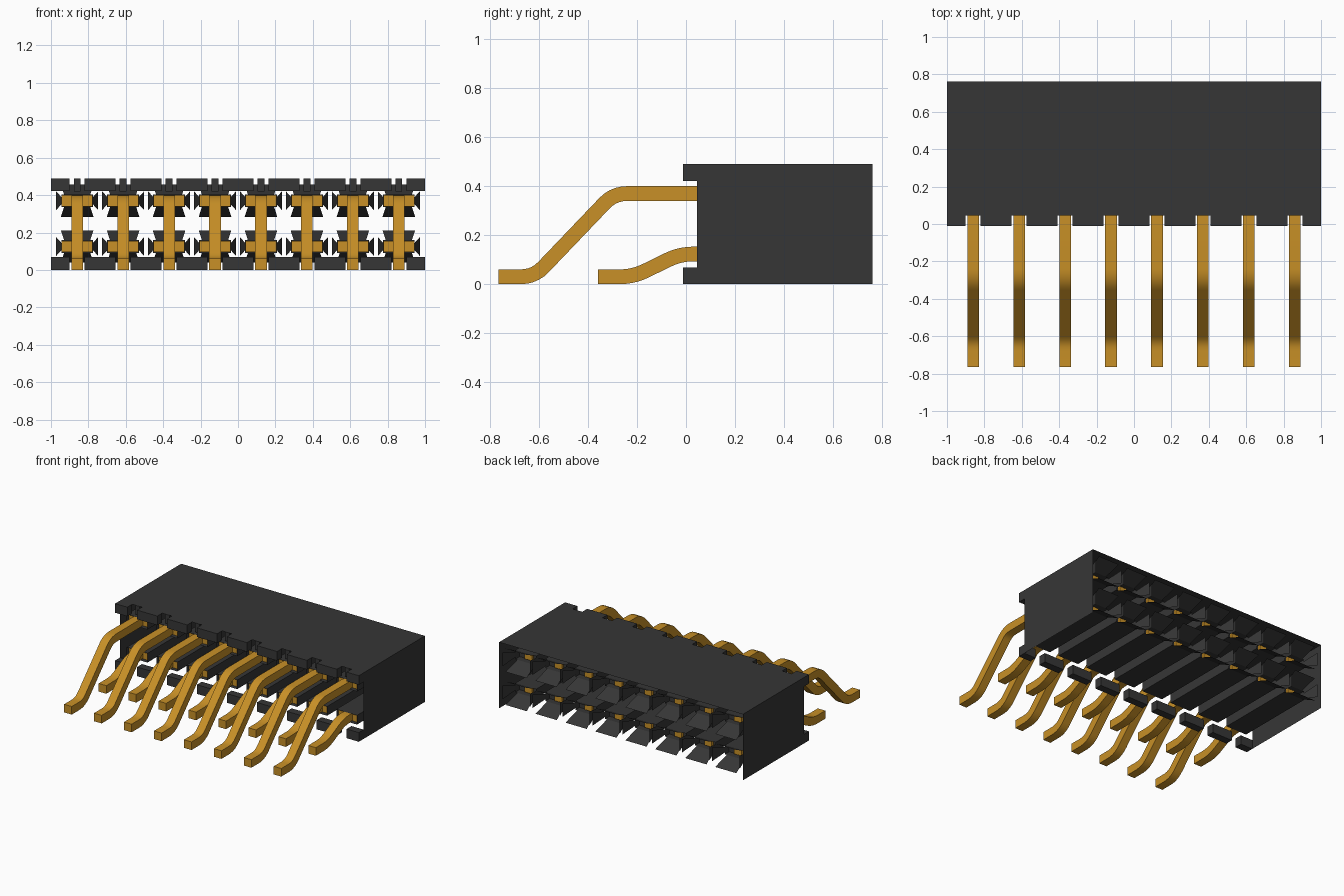
import bpy, math
from mathutils import Vector

cube = bpy.data.objects.get("Cube")
if cube:
    bpy.data.objects.remove(cube, do_unlink=True)


def material(name, rgb, metallic=0.0):
    m = bpy.data.materials.new(name)
    m.use_nodes = True
    m.diffuse_color = (*rgb, 1)
    m.node_tree.nodes["Principled BSDF"].inputs["Base Color"].default_value = (*rgb, 1)
    return m


BLACK = material("black plastic", (0.037, 0.037, 0.037))
GOLD = material("gold metal", (0.58, 0.28, 0.02))

COLUMNS = [(i - 3.5) * 0.2457 for i in range(8)]
ROWS = {"lower": 0.125, "upper": 0.37}
FRONT, FACE, BACK, TOP = -0.012, 0.045, 0.762, 0.49
LIP = 0.068


class Part:
    """Collects faces for one named object."""

    def __init__(self, name, mat):
        self.name, self.mat, self.verts, self.faces = name, mat, [], []

    def face(self, *points):
        n = len(self.verts)
        self.verts += points
        self.faces.append(range(n, n + len(points)))

    def box(self, x0, x1, y0, y1, z0, z1):
        n = len(self.verts)
        self.verts += [(x, y, z) for x in (x0, x1) for y in (y0, y1) for z in (z0, z1)]
        for f in ("0132", "4576", "0154", "2376", "0264", "1375"):
            self.faces.append([n + int(c) for c in f])

    def prism(self, outline, x0, x1):
        """Extrude a (y, z) outline along x."""
        n, k = len(self.verts), len(outline)
        self.verts += [(x, y, z) for x in (x0, x1) for y, z in outline]
        self.faces += [range(n, n + k), range(n + k, n + 2 * k)]
        for i in range(k):
            j = (i + 1) % k
            self.faces.append([n + i, n + j, n + k + j, n + k + i])

    def build(self, smooth=False):
        import bmesh
        mesh = bpy.data.meshes.new(self.name)
        mesh.from_pydata(self.verts, [], [list(f) for f in self.faces])
        bm = bmesh.new()
        bm.from_mesh(mesh)
        bmesh.ops.recalc_face_normals(bm, faces=bm.faces)
        bm.to_mesh(mesh)
        bm.free()
        mesh.materials.append(self.mat)
        ob = bpy.data.objects.new(self.name, mesh)
        bpy.context.collection.objects.link(ob)
        if smooth:
            bpy.ops.object.select_all(action="DESELECT")
            ob.select_set(True)
            bpy.context.view_layer.objects.active = ob
            bpy.ops.object.shade_smooth_by_angle(angle=math.radians(35))
        return ob


# Thin open shell: top sheet and two side sheets
shell = Part("housing_shell", BLACK)
shell.face((-1, FACE, TOP), (1, FACE, TOP), (1, BACK, TOP), (-1, BACK, TOP))
for x in (-1, 1):
    shell.face((x, FACE, 0), (x, BACK, 0), (x, BACK, TOP), (x, FACE, TOP))
shell.build()

# Front lips, notched at every pin
edges = [-1] + [c + s * 0.04 for c in COLUMNS for s in (-1, 1)] + [1]
for name, z in (("lower_lip", 0), ("upper_lip", TOP - LIP)):
    lip = Part(name, BLACK)
    for x0, x1 in zip(edges[::2], edges[1::2]):
        lip.box(x0, x1, FRONT, FACE, z, z + LIP)
    lip.build()

# Narrow ribs under the top sheet
ribs = Part("top_ribs", BLACK)
for c in COLUMNS:
    ribs.box(c - 0.018, c + 0.018, FACE + 0.005, 0.2, 0.42, TOP - 0.001)
ribs.build()

# Socket tubes with flared entry flaps at the back
TUBE_X, TUBE_Z, FLARE_Y = 0.085, 0.034, 0.65
for row, z in ROWS.items():
    tubes = Part(row + "_socket_tubes", BLACK)
    flaps = Part(row + "_entry_flaps", BLACK)
    for c in COLUMNS:
        for s in (-1, 1):
            zz, xx = z + s * TUBE_Z, c + s * TUBE_X
            tubes.face((c - TUBE_X, FACE, zz), (c + TUBE_X, FACE, zz),
                       (c + TUBE_X, FLARE_Y, zz), (c - TUBE_X, FLARE_Y, zz))
            tubes.face((xx, FACE, z - TUBE_Z), (xx, FLARE_Y, z - TUBE_Z),
                       (xx, FLARE_Y, z + TUBE_Z), (xx, FACE, z + TUBE_Z))
            zo, xo = z + s * 0.086, c + s * 0.112
            flaps.face((c - 0.07, FLARE_Y, zz), (c + 0.07, FLARE_Y, zz),
                       (c + 0.087, BACK, zo), (c - 0.087, BACK, zo))
            flaps.face((xx, FLARE_Y, z - 0.02), (xx, FLARE_Y, z + 0.02),
                       (xo, BACK, z + 0.05), (xo, BACK, z - 0.05))
        # Inner wall around the contact
        tubes.face((c - TUBE_X, 0.6, z - TUBE_Z), (c + TUBE_X, 0.6, z - TUBE_Z),
                   (c + TUBE_X, 0.6, z + TUBE_Z), (c - TUBE_X, 0.6, z + TUBE_Z))
    tubes.build()
    flaps.build()

# Contacts inside the tubes
for row, z in ROWS.items():
    contacts = Part(row + "_contacts", GOLD)
    for c in COLUMNS:
        contacts.box(c - 0.083, c + 0.083, 0.07, 0.12, z - 0.03, z + 0.03)
        contacts.box(c - 0.03, c + 0.03, FACE, 0.62, z - 0.028, z + 0.028)
    contacts.build()


def rounded(path, radius=0.08, steps=5):
    """Replace each inner corner of a path with a short curve."""
    pts = [Vector(p) for p in path]
    out = [pts[0]]
    for a, b, d in zip(pts, pts[1:], pts[2:]):
        p, q = b + (a - b).normalized() * radius, b + (d - b).normalized() * radius
        for i in range(steps + 1):
            t = i / steps
            out.append(p * (1 - t) ** 2 + b * 2 * t * (1 - t) + q * t * t)
    return out + [pts[-1]]


def ribbon(path, half):
    """Thicken a path into a closed outline of even width."""
    left, right = [], []
    for i, p in enumerate(path):
        d0 = (path[max(i, 1)] - path[max(i, 1) - 1]).normalized()
        j = min(i, len(path) - 2)
        d1 = (path[j + 1] - path[j]).normalized()
        t = (d0 + d1).normalized()
        n = Vector((-t.y, t.x)) * half / t.dot(d0)
        left.append(tuple(p + n))
        right.append(tuple(p - n))
    return left + right[::-1]


# Bent surface-mount pins
PATHS = {
    "upper": [(FACE, 0.37), (-0.295, 0.37), (-0.62, 0.03), (-0.765, 0.03)],
    "lower": [(FACE, 0.123), (-0.025, 0.123), (-0.215, 0.03), (-0.36, 0.03)],
}
for row, path in PATHS.items():
    outline = ribbon(rounded(path, 0.055), 0.03)
    pins = Part(row + "_pins", GOLD)
    for c in COLUMNS:
        pins.prism(outline, c - 0.031, c + 0.031)
    pins.build(smooth=True)
